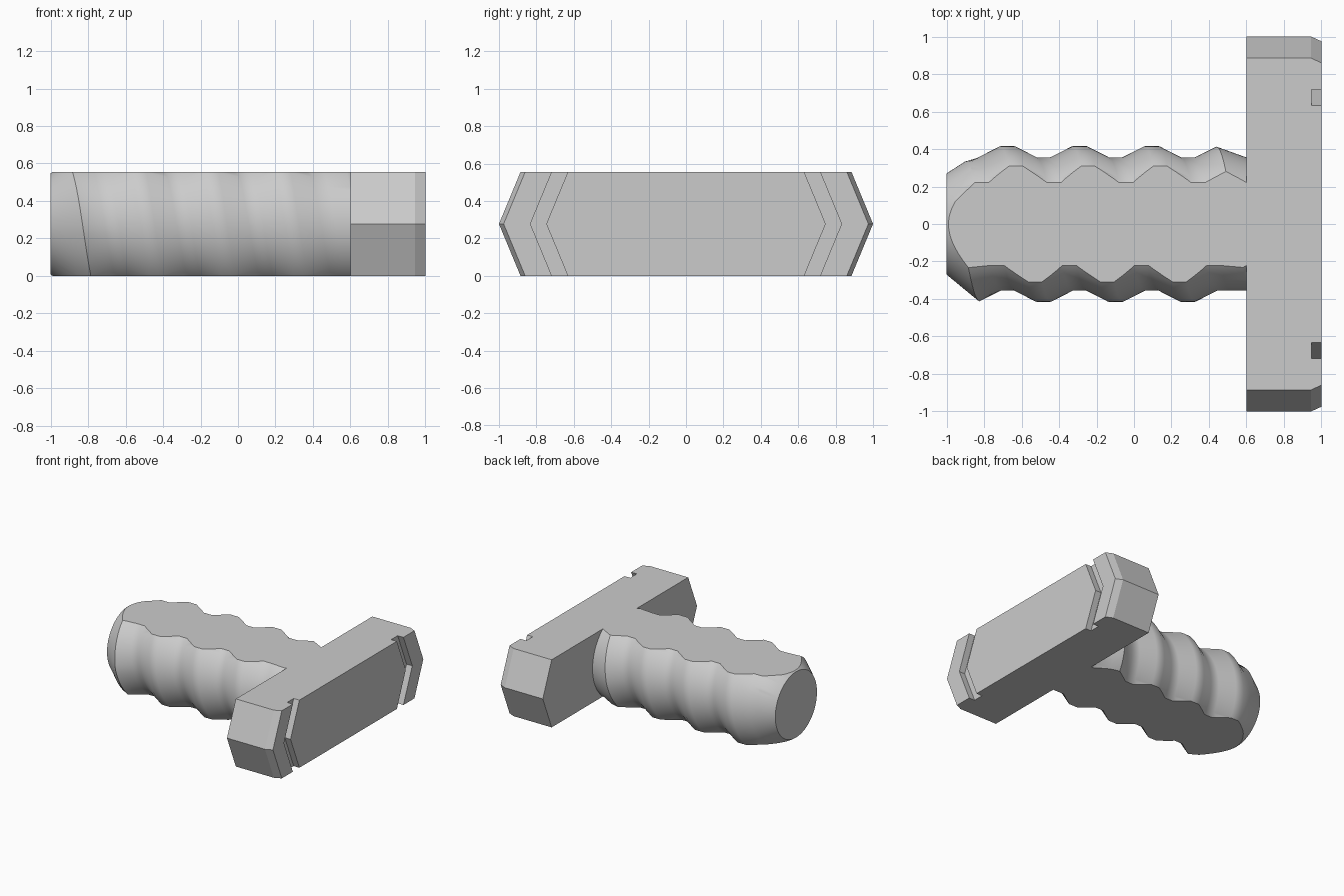
import bpy, bmesh, math

cube = bpy.data.objects.get("Cube")
if cube:
    bpy.data.objects.remove(cube, do_unlink=True)

HEIGHT = 0.555
MID = HEIGHT / 2

grey = bpy.data.materials.new("plain grey")
grey.use_nodes = True
grey.diffuse_color = (0.6, 0.6, 0.6, 1)
grey.node_tree.nodes["Principled BSDF"].inputs["Base Color"].default_value = grey.diffuse_color


def finish(bm, name):
    bmesh.ops.recalc_face_normals(bm, faces=bm.faces)
    mesh = bpy.data.meshes.new(name)
    bm.to_mesh(mesh)
    bm.free()
    mesh.materials.append(grey)
    obj = bpy.data.objects.new(name, mesh)
    bpy.context.collection.objects.link(obj)
    return obj


def fill_open(bm):
    edges = [e for e in bm.edges if e.is_boundary]
    bmesh.ops.holes_fill(bm, edges=edges, sides=0)


# Threaded shaft: one trapezoid thread wound along x, tapered at both ends
PITCH = 0.385
CREST, ROOT = 0.415, 0.355
LEFT, RIGHT = -1.0, 0.6
SEGMENTS = 96
corners = [(-0.0375, CREST), (0.0375, CREST), (0.155, ROOT), (0.23, ROOT)]

bm = bmesh.new()
columns = []
for i in range(SEGMENTS + 1):
    turn = i / SEGMENTS
    angle = turn * math.tau
    slope = 0.735 - 0.09 * math.cos(angle)
    column = []
    for lap in range(-3, 6):
        for offset, radius in corners:
            x = -0.675 + PITCH * (turn + lap) + offset
            x = min(max(x, LEFT), RIGHT)
            r = min(radius, 0.27 + slope * (x - LEFT), ROOT + 0.36 * (RIGHT - x))
            column.append(bm.verts.new((x, r * math.cos(angle), MID + r * math.sin(angle))))
    columns.append(column)
for a, b in zip(columns, columns[1:]):
    for j in range(len(a) - 1):
        bm.faces.new((a[j], a[j + 1], b[j + 1], b[j]))
bmesh.ops.remove_doubles(bm, verts=bm.verts, dist=0.0005)
fill_open(bm)

# Slice the shaft flat above and below
for z, side in ((0, -1), (HEIGHT, 1)):
    bmesh.ops.bisect_plane(bm, geom=bm.verts[:] + bm.edges[:] + bm.faces[:],
                           plane_co=(0, 0, z), plane_no=(0, 0, side), clear_outer=True)
    fill_open(bm)
shaft = finish(bm, "threaded_shaft")
bpy.ops.object.select_all(action='DESELECT')
shaft.select_set(True)
bpy.context.view_layer.objects.active = shaft
bpy.ops.object.shade_smooth_by_angle(angle=math.radians(32))

# Cross head: grooved outline lofted through three levels, ends ridged at mid height
half = [(0.6, 0.885), (0.945, 0.885), (1, 0.86), (1, 0.717),
        (0.948, 0.717), (0.948, 0.632), (1, 0.632)]
outline = half + [(x, -y) for x, y in reversed(half)]
bm = bmesh.new()
levels = []
for z, bulge in ((0, 0), (MID, 0.115), (HEIGHT, 0)):
    levels.append([bm.verts.new((x, y + math.copysign(bulge, y), z)) for x, y in outline])
for low, high in zip(levels, levels[1:]):
    for k in range(len(outline)):
        n = (k + 1) % len(outline)
        bm.faces.new((low[k], low[n], high[n], high[k]))
bm.faces.new(levels[0])
bm.faces.new(levels[2])
finish(bm, "cross_head")
